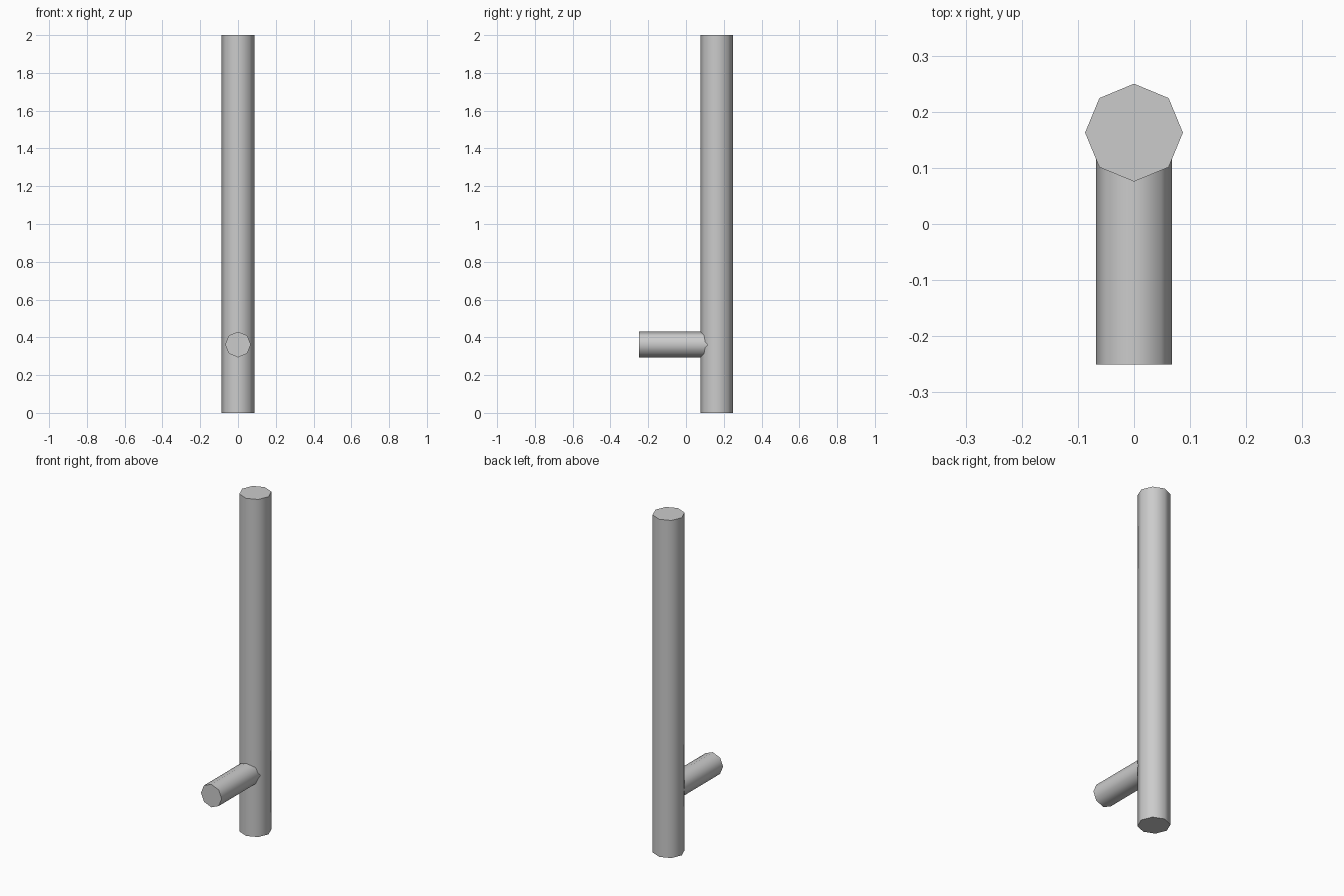
import bpy
from math import radians

if "Cube" in bpy.data.objects:
    bpy.data.objects.remove(bpy.data.objects["Cube"])


def rod(name, radius, length, location, rotation=(0, 0, 0)):
    """Eight-sided rod with softly shaded sides and crisp end caps."""
    bpy.ops.mesh.primitive_cylinder_add(vertices=8, radius=radius, depth=length,
                                        location=location, rotation=rotation)
    obj = bpy.context.object
    obj.name = name
    bpy.ops.object.shade_smooth_by_angle(angle=radians(60))
    return obj


POST_Y = 0.1628

# Upright post
post = rod("post", 0.0872, 2.0, (0, POST_Y, 1.0))

# Side handle, running from the front into the middle of the post
front_y = -0.25
handle = rod("side_handle", 0.068, POST_Y - front_y,
             (0, (POST_Y + front_y) / 2, 0.362), (radians(90), 0, 0))
